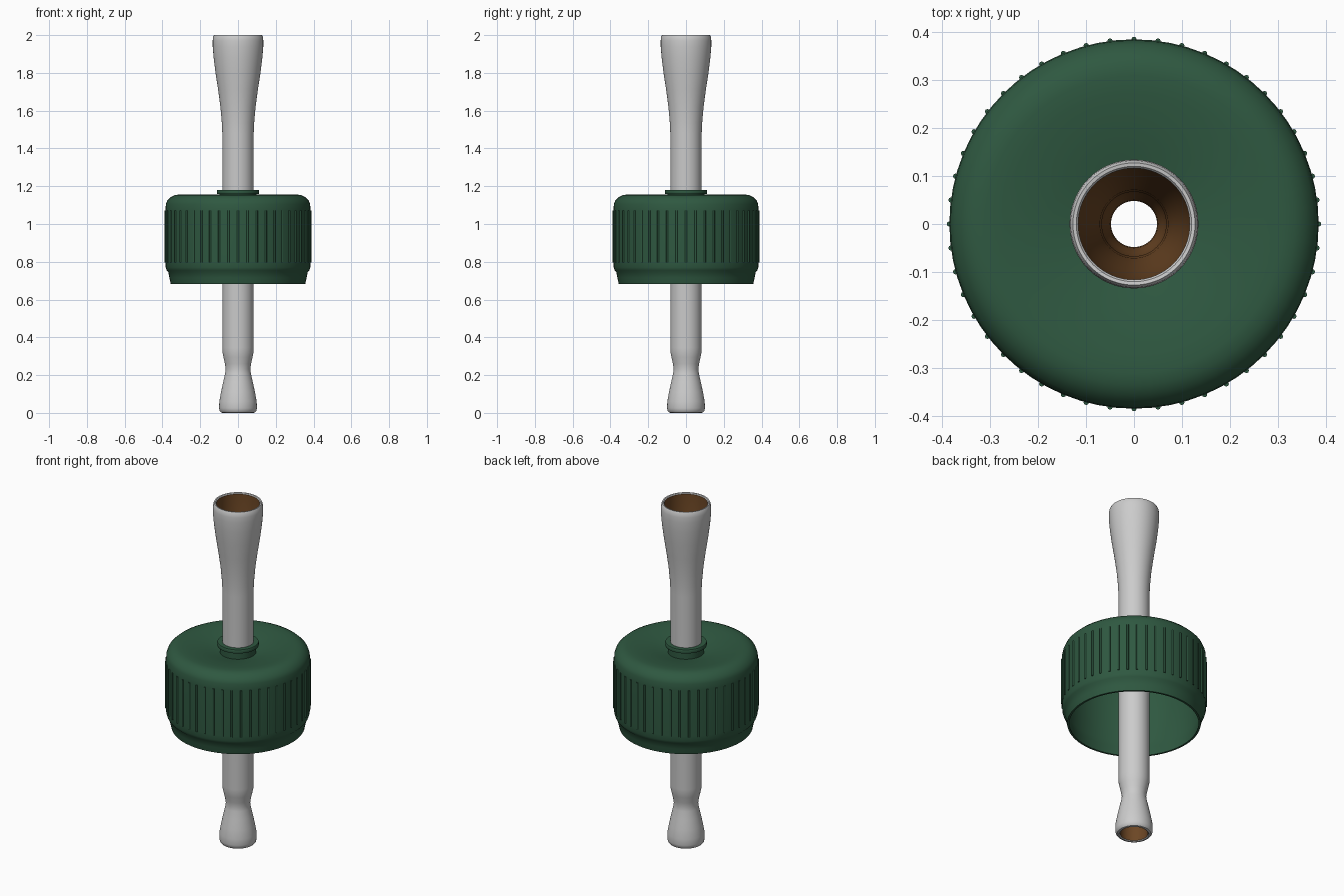
import bpy, bmesh, math
from math import cos, sin, pi


def material(name, color):
    m = bpy.data.materials.new(name)
    m.diffuse_color = (*color, 1)
    return m


def finish(ob, angle=35):
    bpy.ops.object.select_all(action='DESELECT')
    ob.select_set(True)
    bpy.context.view_layer.objects.active = ob
    bpy.ops.object.shade_smooth_by_angle(angle=math.radians(angle))


def lathe(name, profile, mat=None, closed=False, segs=64):
    """Revolve (radius, z) points around z."""
    bm = bmesh.new()
    rings = [[bm.verts.new((r * cos(2 * pi * i / segs), r * sin(2 * pi * i / segs), z))
              for i in range(segs)] for r, z in profile]
    pairs = list(zip(rings, rings[1:]))
    if closed:
        pairs.append((rings[-1], rings[0]))
    for a, b in pairs:
        for i in range(segs):
            j = (i + 1) % segs
            bm.faces.new((a[i], a[j], b[j], b[i]))
    me = bpy.data.meshes.new(name)
    bm.to_mesh(me)
    bm.free()
    ob = bpy.data.objects.new(name, me)
    bpy.context.collection.objects.link(ob)
    if mat:
        me.materials.append(mat)
    finish(ob)
    return ob


green = material("green", (0.028, 0.098, 0.052))
brown = material("brown", (0.15, 0.062, 0.018))

# Outer tube with flared mouth and pinched foot, including both rims
lathe("tube_outside", [
    (0.074, 0.004), (0.08, 0.0), (0.09, 0.002), (0.097, 0.01), (0.1, 0.025), (0.099, 0.06),
    (0.09, 0.11), (0.078, 0.165), (0.068, 0.21), (0.065, 0.232), (0.069, 0.26),
    (0.077, 0.295), (0.082, 0.32), (0.083, 0.345), (0.083, 1.48), (0.086, 1.54),
    (0.093, 1.62), (0.105, 1.71), (0.119, 1.8), (0.129, 1.88), (0.134, 1.94),
    (0.134, 1.97), (0.132, 1.99), (0.127, 2.0), (0.12, 1.999), (0.116, 1.994)])

# Brown bore through the tube
lathe("tube_bore", [
    (0.116, 1.994), (0.115, 1.94), (0.108, 1.85), (0.097, 1.75), (0.082, 1.64),
    (0.071, 1.54), (0.067, 1.47), (0.067, 0.345), (0.06, 0.31), (0.05, 0.255), (0.048, 0.232),
    (0.051, 0.205), (0.061, 0.15), (0.071, 0.09), (0.075, 0.05), (0.074, 0.004)], brown)

# Hollow cap with stepped skirt, dished top and flanged collar
lathe("cap", [
    (0.345, 0.682), (0.356, 0.682), (0.363, 0.715), (0.369, 0.745), (0.378, 0.755),
    (0.383, 0.77), (0.384, 0.8), (0.384, 1.07), (0.382, 1.105), (0.374, 1.125),
    (0.355, 1.143), (0.335, 1.153), (0.31, 1.156), (0.27, 1.153), (0.22, 1.146), (0.17, 1.137),
    (0.13, 1.127), (0.097, 1.12), (0.097, 1.158), (0.11, 1.16), (0.111, 1.165),
    (0.111, 1.178), (0.109, 1.181), (0.083, 1.181), (0.083, 1.10), (0.13, 1.107),
    (0.22, 1.125), (0.31, 1.135), (0.35, 1.118), (0.365, 1.08), (0.366, 0.78),
    (0.355, 0.74)], green, closed=True)

# Grip ribs around the cap
bm = bmesh.new()
count = 48
for k in range(count):
    a = 2 * pi * k / count
    r = bmesh.ops.create_cone(bm, cap_ends=True, segments=8, radius1=0.0055,
                              radius2=0.0055, depth=0.275)
    bmesh.ops.translate(bm, verts=r["verts"], vec=(0.384 * cos(a), 0.384 * sin(a), 0.933))
me = bpy.data.meshes.new("grip_ribs")
bm.to_mesh(me)
bm.free()
me.materials.append(green)
ribs = bpy.data.objects.new("grip_ribs", me)
bpy.context.collection.objects.link(ribs)
finish(ribs, 50)
